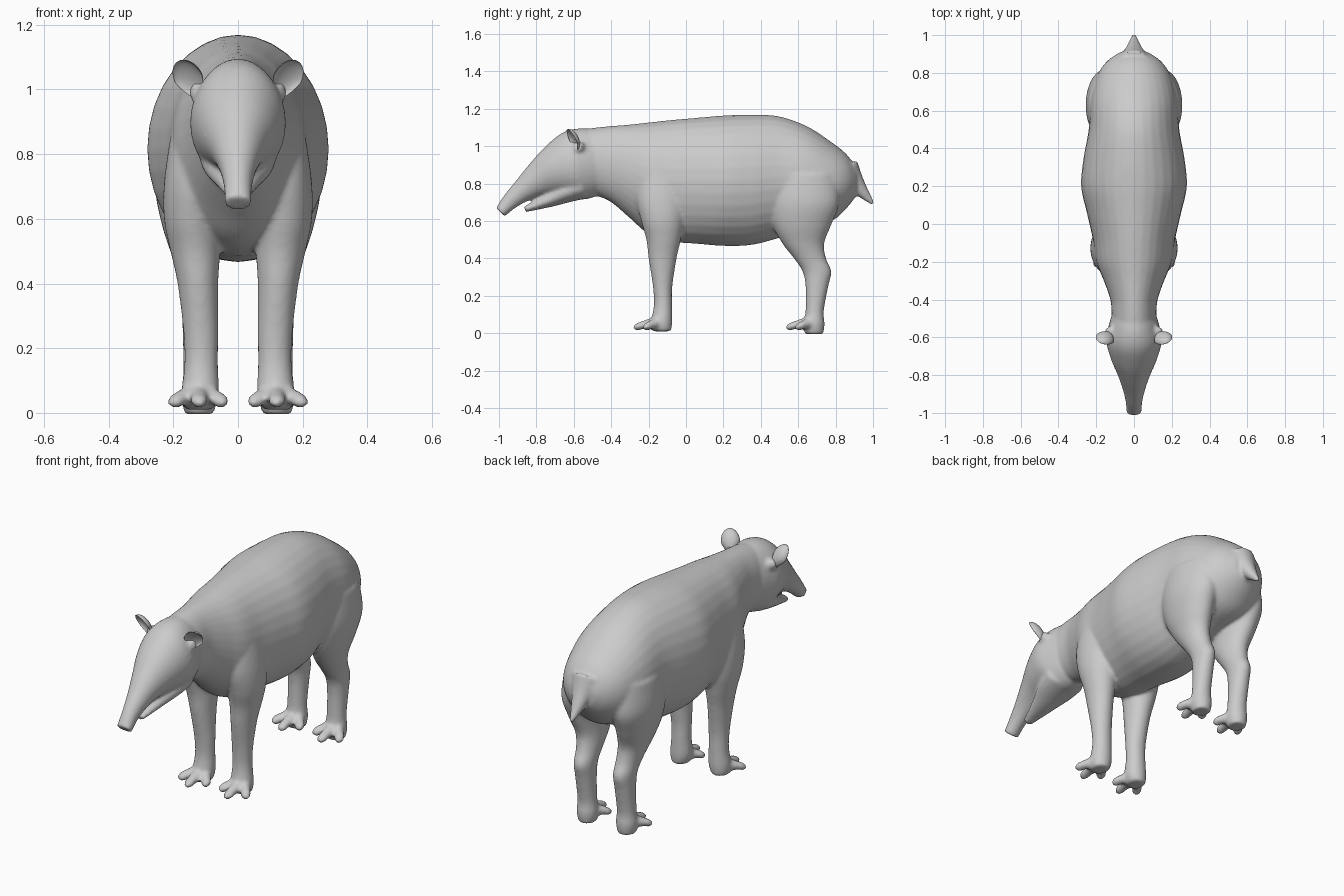
import bpy, bmesh, math
from mathutils import Vector, Matrix

if "Cube" in bpy.data.objects:
    bpy.data.objects.remove(bpy.data.objects["Cube"])

X, Y, Z = Vector((1, 0, 0)), Vector((0, 1, 0)), Vector((0, 0, 1))


def spline(pts, steps=5):
    """Catmull-Rom through stations of any length."""
    p = [pts[0]] + list(pts) + [pts[-1]]
    out = []
    for i in range(1, len(p) - 2):
        for s in range(steps):
            t = s / steps
            out.append([0.5 * (2 * b + (c - a) * t + (2 * a - 5 * b + 4 * c - d) * t * t
                               + (3 * b - a - 3 * c + d) * t ** 3)
                        for a, b, c, d in zip(p[i - 1], p[i], p[i + 1], p[i + 2])])
    out.append(list(pts[-1]))
    return out


def loft(bm, stations, up=None, sides=32):
    """Skin elliptical rings; station = x, y, z, side radius, other radius."""
    st = spline(stations)
    cs = [Vector(s[:3]) for s in st]
    rings = []
    for i, s in enumerate(st):
        t = (cs[min(i + 1, len(cs) - 1)] - cs[max(i - 1, 0)]).normalized()
        n = up or t.cross(X).normalized()
        u = X if up else n.cross(t)
        ring = []
        for k in range(sides):
            a = 2 * math.pi * k / sides
            ring.append(bm.verts.new(cs[i] + u * (s[3] * math.cos(a)) + n * (s[4] * math.sin(a))))
        rings.append(ring)
    faces = [bm.faces.new(rings[0]), bm.faces.new(rings[-1])]
    for r, q in zip(rings, rings[1:]):
        for k in range(sides):
            j = (k + 1) % sides
            faces.append(bm.faces.new((r[k], r[j], q[j], q[k])))
    bmesh.ops.recalc_face_normals(bm, faces=faces)


def finish(name, bm, mirror=False):
    me = bpy.data.meshes.new(name)
    bm.to_mesh(me)
    bm.free()
    for p in me.polygons:
        p.use_smooth = True
    ob = bpy.data.objects.new(name, me)
    bpy.context.collection.objects.link(ob)
    if mirror:
        ob.modifiers.new("mirror", 'MIRROR')
    return ob


bm = bmesh.new()

# Torso: y, top, bottom, half width
torso = [(-.56, 1.09, .76, .11), (-.48, 1.1, .735, .118), (-.4, 1.108, .70, .125),
         (-.3, 1.116, .615, .16), (-.2, 1.127, .53, .20), (-.08, 1.14, .49, .218),
         (.06, 1.152, .478, .25), (.2, 1.164, .467, .28), (.35, 1.169, .472, .267),
         (.5, 1.159, .51, .24), (.65, 1.105, .56, .23), (.78, 1.02, .60, .197),
         (.86, .955, .67, .145), (.91, .885, .735, .075)]
loft(bm, [(0, y, (a + b) / 2, w, (a - b) / 2) for y, a, b, w in torso], Z)

# Head and drooping snout
loft(bm, [(0, -.46, .92, .11, .165), (0, -.53, .91, .132, .188), (0, -.61, .895, .148, .185),
          (0, -.70, .865, .126, .142), (0, -.79, .82, .088, .096), (0, -.87, .765, .06, .064),
          (0, -.935, .71, .045, .047), (0, -.975, .667, .042, .037), (0, -.993, .648, .043, .034)])
# Lower jaw
loft(bm, [(0, -.56, .79, .12, .075), (0, -.64, .755, .105, .058), (0, -.72, .718, .072, .042),
          (0, -.80, .685, .045, .026), (0, -.862, .662, .026, .016)])
# Tail
loft(bm, [(0, .85, .87, .09, .085), (0, .905, .805, .055, .05), (0, .948, .75, .034, .032),
          (0, 1.003, .69, .009, .01)])

front_leg = [(.12, -.13, .88, .085, .13), (.14, -.13, .72, .088, .135), (.142, -.125, .60, .087, .115),
             (.132, -.12, .50, .077, .092), (.124, -.125, .40, .063, .075), (.115, -.125, .25, .054, .052),
             (.114, -.123, .15, .052, .049), (.117, -.13, .06, .058, .057), (.122, -.13, .01, .045, .05)]
hind_leg = [(.13, .62, .85, .11, .19), (.15, .63, .70, .106, .19), (.145, .62, .58, .09, .157),
            (.13, .627, .48, .073, .112), (.122, .663, .40, .06, .086), (.12, .70, .33, .053, .077),
            (.12, .70, .25, .051, .061), (.12, .688, .12, .05, .049), (.12, .685, .05, .056, .056),
            (.12, .685, -.004, .045, .05)]
for s in (-1, 1):
    for leg, fy in ((front_leg, -.13), (hind_leg, .685)):
        loft(bm, [(s * x, y, z, a, b) for x, y, z, a, b in leg], Y)
        # Three splayed hoofed toes
        for tx, ty in ((.12, -.152), (.21, -.095), (.036, -.09)):
            dx = tx - .12
            loft(bm, [(s * (.12 + dx * .25), fy + ty * .2, .055, .032, .034),
                      (s * (.12 + dx * .65), fy + ty * .62, .045, .026, .023),
                      (s * (.12 + dx * .85), fy + ty * .86, .034, .025, .019),
                      (s * tx, fy + ty, .027, .01, .009)], None, 16)
    # Ear root
    loft(bm, [(s * .06, -.56, .96, .05, .06), (s * .10, -.565, .985, .036, .04),
              (s * .145, -.58, 1.0, .024, .026)], None, 16)

body = finish("body", bm)
rm = body.modifiers.new("blend", 'REMESH')
rm.mode = 'VOXEL'
rm.voxel_size = .009
rm.use_smooth_shade = True
sm = body.modifiers.new("soften", 'SMOOTH')
sm.factor = .5
sm.iterations = 8

# Cupped ears
bm = bmesh.new()
bmesh.ops.create_uvsphere(bm, u_segments=24, v_segments=16, radius=1)
rot = Matrix.Rotation(.42, 4, 'Y') @ Matrix.Rotation(.33, 4, 'X') @ Matrix.Rotation(.5, 4, 'Z')
for v in bm.verts:
    x, y, z = v.co
    pinch = 1 + .4 * min(z, 0)
    depth = .036 * y if y > 0 else -.022 * y
    v.co = Vector((.15, -.6, 1.035)) + rot @ Vector((.05 * x * pinch, depth - .01, .068 * z))
bmesh.ops.recalc_face_normals(bm, faces=bm.faces[:])
finish("ears", bm, True).modifiers.new("subdivide", 'SUBSURF').levels = 1

# Eyes
bm = bmesh.new()
bmesh.ops.create_uvsphere(bm, u_segments=20, v_segments=12, radius=.014,
                          matrix=Matrix.Translation((.09, -.757, .857)))
finish("eyes", bm, True)

# Eyelids: small almond rims lying on the face
bm = bmesh.new()
rows = []
fr = Matrix.Translation((.094, -.76, .857)) @ Matrix.Rotation(-.45, 4, 'Z')
for i in range(24):
    a = 2 * math.pi * i / 24
    c = Vector((0, .021 * math.cos(a), .013 * math.sin(a)))
    d = c.normalized()
    rows.append([bm.verts.new(fr @ (c + .005 * (d * math.cos(b) + X * math.sin(b))))
                 for b in (2 * math.pi * k / 8 for k in range(8))])
for i in range(24):
    for k in range(8):
        r, q, j = rows[i], rows[(i + 1) % 24], (k + 1) % 8
        bm.faces.new((r[k], r[j], q[j], q[k]))
bmesh.ops.recalc_face_normals(bm, faces=bm.faces[:])
finish("eyelids", bm, True)
